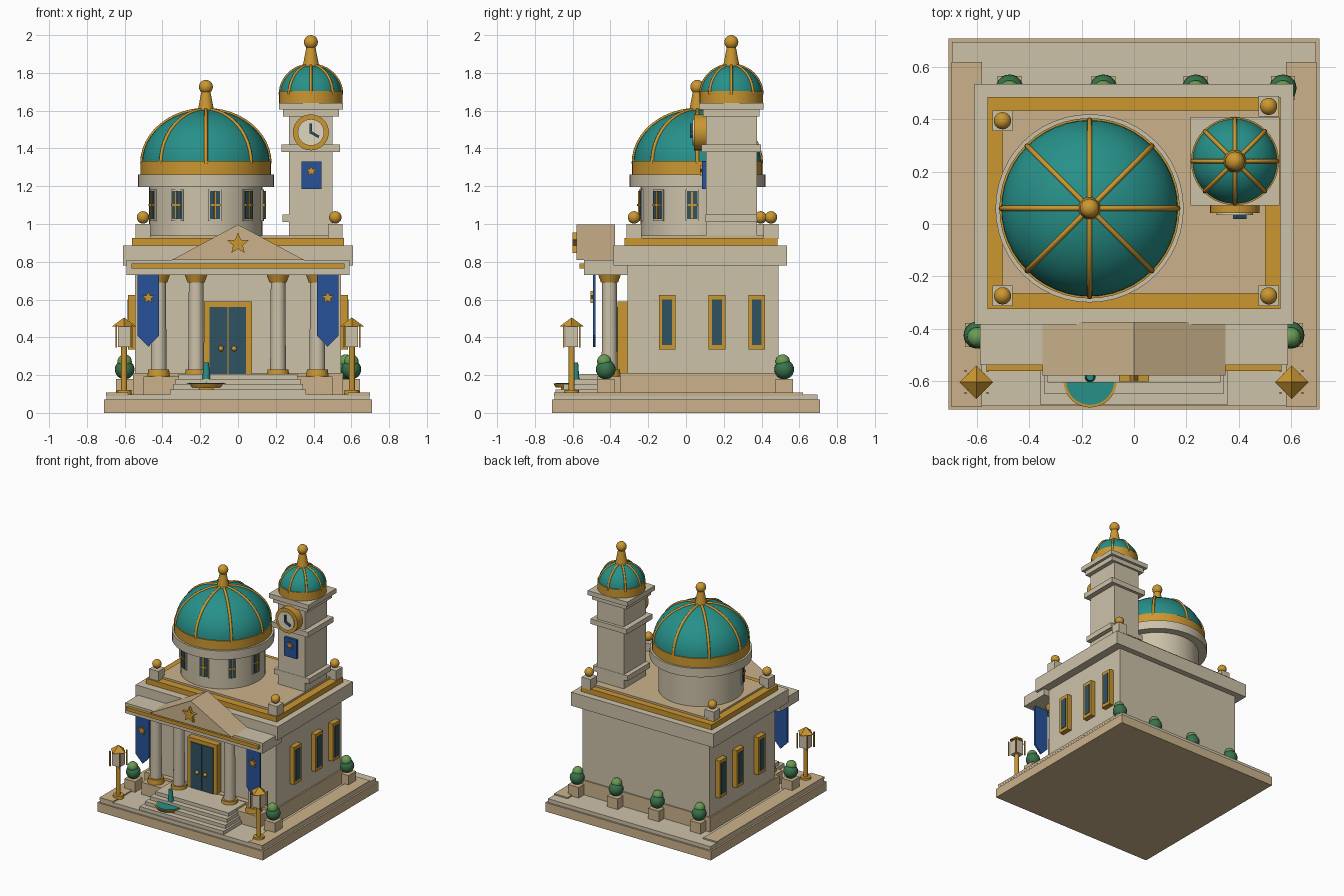
import bpy, math
from mathutils import Vector, Matrix

if "Cube" in bpy.data.objects:
    bpy.data.objects.remove(bpy.data.objects["Cube"], do_unlink=True)


def material(name, *rgb):
    m = bpy.data.materials.new(name)
    m.use_nodes = True
    m.diffuse_color = (*rgb, 1)
    m.node_tree.nodes["Principled BSDF"].inputs["Base Color"].default_value = (*rgb, 1)
    return m


STONE = material("pale stone", .61, .54, .40)
TAN = material("tan sandstone", .60, .45, .26)
GOLD = material("gold", .60, .31, .03)
TEAL = material("teal", .02, .28, .25)
BLUE = material("banner blue", .02, .085, .32)
GLASS = material("dark glass", .03, .085, .12)
LEAF = material("dark leaf", .04, .17, .07)
SPROUT = material("light leaf", .14, .33, .09)
CREAM = material("clock cream", .74, .68, .52)


def finish(name, mat, smooth=False):
    o = bpy.context.object
    o.name = name
    o.data.materials.append(mat)
    if smooth:
        bpy.ops.object.shade_smooth_by_angle(angle=math.radians(40))
    return o


def box(name, mat, x, y, z):
    """Box from (low, high) pairs on each axis."""
    bpy.ops.mesh.primitive_cube_add(size=1, location=[sum(p) / 2 for p in (x, y, z)])
    o = finish(name, mat)
    o.scale = [p[1] - p[0] for p in (x, y, z)]
    return o


def block(name, mat, x, y, z, hx, hy):
    """Box centred on x, y with half sizes and a (low, high) height."""
    return box(name, mat, (x - hx, x + hx), (y - hy, y + hy), z)


def cone(name, mat, x, y, z, r1, r2, sides=32):
    bpy.ops.mesh.primitive_cone_add(vertices=sides, radius1=r1, radius2=r2,
                                    depth=z[1] - z[0], location=(x, y, sum(z) / 2))
    return finish(name, mat, sides > 8)


def ball(name, mat, x, y, z, r):
    bpy.ops.mesh.primitive_uv_sphere_add(segments=20, ring_count=12, radius=r, location=(x, y, z))
    return finish(name, mat, True)


def plate(name, mat, pts, y, x=0, z=0):
    """Outline in the xz plane, extruded between two y values."""
    n = len(pts)
    verts = [(x + a, d, z + b) for d in y for a, b in pts]
    faces = [tuple(range(n)), tuple(range(2 * n - 1, n - 1, -1))]
    faces += [(i, i + n, (i + 1) % n + n, (i + 1) % n) for i in range(n)]
    me = bpy.data.meshes.new(name)
    me.from_pydata(verts, [], faces)
    o = bpy.data.objects.new(name, me)
    bpy.context.collection.objects.link(o)
    me.materials.append(mat)
    return o


def star(name, x, z, r, y):
    pts = []
    for i in range(10):
        a, q = math.pi * i / 5, r * (.45 if i % 2 else 1)
        pts.append((q * math.sin(a), q * math.cos(a)))
    plate(name, GOLD, pts, y, x, z)


def dome(name, x, y, z, r, h, rib):
    """Ribbed half dome with a gold finial."""
    rings, sides = 12, 48
    verts, faces = [], []
    for j in range(rings):
        t = j / rings * math.pi / 2
        for i in range(sides):
            a = 2 * math.pi * i / sides
            verts.append((x + r * math.cos(t) * math.cos(a),
                          y + r * math.cos(t) * math.sin(a), z + h * math.sin(t)))
    verts.append((x, y, z + h))
    for j in range(rings - 1):
        for i in range(sides):
            k = (i + 1) % sides
            faces.append((j * sides + i, j * sides + k, (j + 1) * sides + k, (j + 1) * sides + i))
    last = (rings - 1) * sides
    faces += [(last + i, last + (i + 1) % sides, len(verts) - 1) for i in range(sides)]
    me = bpy.data.meshes.new(name)
    me.from_pydata(verts, [], faces)
    me.materials.append(TEAL)
    me.shade_smooth()
    bpy.context.collection.objects.link(bpy.data.objects.new(name, me))
    cu = bpy.data.curves.new(name + "_ribs", "CURVE")
    cu.dimensions, cu.bevel_depth, cu.bevel_resolution = "3D", rib, 2
    for i in range(8):
        a = math.pi * i / 4
        s = cu.splines.new("POLY")
        s.points.add(rings)
        for j, p in enumerate(s.points):
            t = j / rings * math.pi / 2
            q = r * math.cos(t)
            p.co = (x + q * math.cos(a), y + q * math.sin(a), z + h * math.sin(t), 1)
    cu.materials.append(GOLD)
    bpy.context.collection.objects.link(bpy.data.objects.new(name + "_ribs", cu))
    cone(name + "_finial", GOLD, x, y, (z + h - .015, z + h + .1), .045, .023)
    ball(name + "_finial_ball", GOLD, x, y, z + h + .121, .037)


# Ground slabs and side paths
block("base_slab", TAN, 0, 0, (0, .07), .71, .71)
block("paving", STONE, 0, 0, (.07, .098), .697, .697)
for s in (-1, 1):
    block("side_path", TAN, s * .64, -.04, (.09, .108), .058, .66)

# Main hall
box("plinth", TAN, (-.555, .555), (-.35, .50), (.09, .21))
box("hall_walls", STONE, (-.545, .545), (-.31, .49), (.2, .79))
box("cornice", STONE, (-.61, .61), (-.385, .535), (.78, .885))
box("gold_band", GOLD, (-.56, .56), (-.325, .485), (.885, .925))
box("roof", TAN, (-.503, .503), (-.265, .435), (.92, .94))
for x, y in ((-.503, .395), (.515, .45), (-.503, -.275), (.515, -.275)):
    block("roof_pedestal", STONE, x, y, (.92, 1.0), .039, .039)
    ball("roof_ball", GOLD, x, y, 1.035, .033)
for s in (-1, 1):
    for y in (-.1, .164, .375):
        block("side_window_frame", GOLD, s * .56, y, (.335, .625), .023, .044)
        block("side_window_glass", GLASS, s * .582, y, (.36, .6), .004, .026)

# Porch
box("porch_floor", TAN, (-.5, .5), (-.47, -.3), (.09, .192))
for i in range(4):
    w = .36 - i * .015
    box("step", STONE, (-w, w), (-.69 + i * .042, -.34), (.095 + i * .027, .125 + i * .027))
for x in (-.42, -.222, .212, .42):
    cone("column", STONE, x, -.405, (.19, .74), .042, .038)
    cone("column_base", GOLD, x, -.405, (.19, .23), .06, .055)
    cone("column_capital", GOLD, x, -.405, (.69, .73), .045, .06)
box("entablature", STONE, (-.59, .59), (-.54, -.31), (.73, .81))
box("entablature_strip", GOLD, (-.565, .565), (-.563, -.53), (.765, .792))
plate("pediment", TAN, [(-.35, .81), (.35, .81), (0, .997)], (-.58, -.375))
star("pediment_star", 0, .895, .06, (-.602, -.578))
for s in (-1, 1):
    plate("banner", BLUE, [(-.058, .73), (.058, .73), (.058, .41), (0, .35), (-.058, .41)],
          (-.492, -.478), s * .475)
    star("banner_star", s * .475, .61, .035, (-.505, -.49))

# Door
box("door_frame", GOLD, (-.18, .073), (-.362, -.3), (.2, .59))
for x in (-.103, -.004):
    block("door_panel", GLASS, x, -.363, (.205, .56), .047, .006)
for x in (-.09, -.02):
    ball("door_knob", GOLD, x, -.375, .34, .014)

# Large dome on its drum
DX, DY = -.17, .06
cone("drum", STONE, DX, DY, (.93, 1.2), .30, .30, 48)
cone("drum_cornice", STONE, DX, DY, (1.195, 1.262), .36, .36, 48)
cone("dome_ring", GOLD, DX, DY, (1.26, 1.333), .345, .345, 48)
dome("large_dome", DX, DY, 1.32, .338, .285, .01)
for deg in (-68, -30, 9, 47, 85):
    turn = Matrix.Translation((DX, DY, 1.1)) @ Matrix.Rotation(math.radians(deg), 4, "Z")
    for name, mat, w, h, out in (("drum_window_surround", STONE, .036, .083, .306),
                                 ("drum_window_glass", GLASS, .027, .074, .312),
                                 ("drum_window_mullion", GOLD, .005, .074, .318),
                                 ("drum_window_bar", GOLD, .027, .005, .318)):
        o = block(name, mat, 0, 0, (-h, h), w, .016)
        o.matrix_world = turn @ Matrix.Translation((0, .016 - out, 0)) @ Matrix.Diagonal((2 * w, .032, 2 * h, 1))

# Clock tower
TX, TY = .386, .24
block("tower_shaft", STONE, TX, TY, (.93, 1.6), .115, .135)
block("tower_foot", STONE, TX, TY, (1.01, 1.05), .15, .137)
block("tower_band", STONE, TX, TY, (1.38, 1.42), .155, .157)
block("tower_cap_lower", STONE, TX, TY, (1.57, 1.608), .148, .15)
block("tower_cap", STONE, TX, TY, (1.605, 1.64), .17, .17)
cone("tower_dome_ring", GOLD, TX, TY, (1.64, 1.705), .168, .168, 40)
dome("tower_dome", TX, TY, 1.685, .163, .157, .008)
for name, mat, r, y in (("clock_rim", GOLD, .095, .042), ("clock_face", CREAM, .07, .034)):
    o = cone(name, mat, TX, y + .04, (1.445, 1.525), r, r)
    o.rotation_euler.x = math.pi / 2
plate("clock_minute_hand", GLASS, [(-.007, -.007), (.007, -.007), (.007, .048), (-.007, .048)], (.02, .036), TX, 1.485)
plate("clock_hour_hand", GLASS, [(-.006, -.005), (.04, -.03), (.045, -.018), (.002, .008)], (.02, .036), TX, 1.485)
box("tower_banner", BLUE, (.337, .442), (.085, .11), (1.185, 1.33))
star("tower_banner_star", .388, 1.28, .03, (.075, .087))

# Fountain
cone("fountain_foot", GOLD, -.168, -.6, (.09, .138), .065, .06)
cone("fountain_bowl", GOLD, -.168, -.6, (.135, .155), .09, .102)
cone("fountain_water", TEAL, -.168, -.6, (.15, .159), .092, .092)
cone("fountain_jet", TEAL, -.168, -.585, (.155, .268), .022, .014, 16)

# Street lamps
for s in (-1, 1):
    x, y = s * .603, -.605
    cone("lamp_foot", GOLD, x, y, (.09, .122), .042, .038, 20)
    cone("lamp_post", GOLD, x, y, (.1, .36), .016, .016, 16)
    block("lamp_lantern", STONE, x, y, (.35, .46), .033, .033)
    for a in (-1, 1):
        for b in (-1, 1):
            block("lamp_corner", GOLD, x + a * .042, y + b * .042, (.345, .462), .004, .004)
    cone("lamp_roof", GOLD, x, y, (.458, .505), .064, 0, 4)

# Potted bushes
for x, y in ((-.6, -.425), (.6, -.425), (-.476, .52), (-.117, .52), (.236, .52), (.57, .52)):
    block("planter", TAN, x, y, (.09, .18), .046, .046)
    ball("bush_lower", LEAF, x, y, .23, .052)
    ball("bush_upper", SPROUT, x, y - .008, .272, .038)
